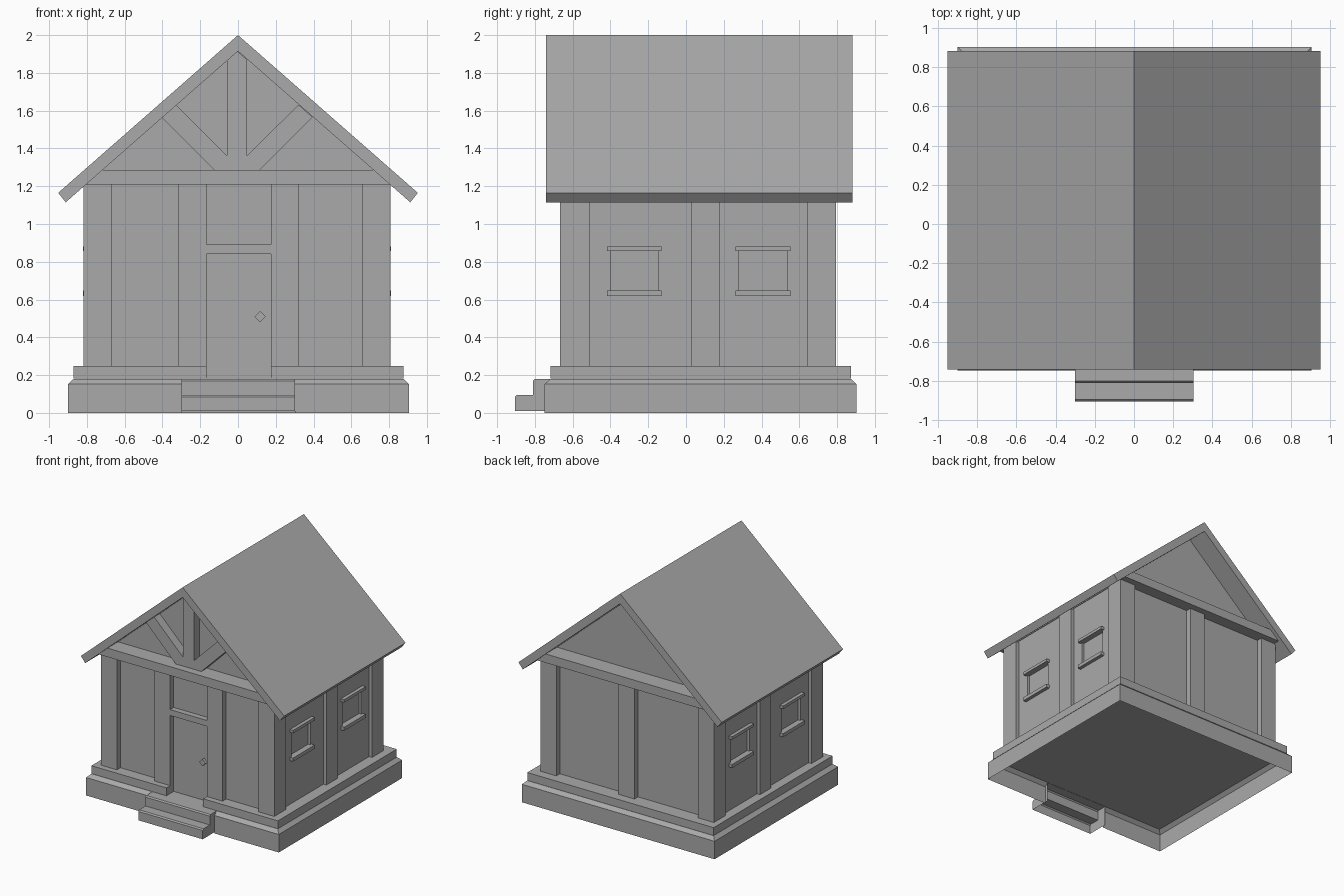
import bpy, bmesh
from math import radians
from mathutils import Matrix

old = bpy.data.objects.get("Cube")
if old:
    bpy.data.objects.remove(old, do_unlink=True)

# One plain grey for the whole building
GREY = (0.4, 0.4, 0.4, 1)
grey = bpy.data.materials.new("plain_grey")
grey.use_nodes = True
grey.diffuse_color = GREY
bsdf = next(n for n in grey.node_tree.nodes if n.type == 'BSDF_PRINCIPLED')
bsdf.inputs["Base Color"].default_value = GREY


def finish(name, bm):
    bmesh.ops.recalc_face_normals(bm, faces=bm.faces)
    mesh = bpy.data.meshes.new(name)
    bm.to_mesh(mesh)
    bm.free()
    mesh.materials.append(grey)
    obj = bpy.data.objects.new(name, mesh)
    bpy.context.collection.objects.link(obj)
    return obj


def box(name, x, y, z):
    """Box from (low, high) pairs on each axis."""
    bm = bmesh.new()
    bmesh.ops.create_cube(bm, size=1)
    for v in bm.verts:
        for i, (lo, hi) in enumerate((x, y, z)):
            v.co[i] = hi if v.co[i] > 0 else lo
    return finish(name, bm)


def extrude(name, pts, offset):
    """Close a profile of 3D points into a face and extrude it by offset."""
    bm = bmesh.new()
    face = bm.faces.new([bm.verts.new(p) for p in pts])
    ext = bmesh.ops.extrude_face_region(bm, geom=[face])
    bmesh.ops.translate(bm, vec=offset, verts=[v for v in ext["geom"]
                                               if isinstance(v, bmesh.types.BMVert)])
    return finish(name, bm)


def prism(name, half, y, shift=0):
    """Extrude along y a profile mirrored from its +x half, given as (x, z)."""
    pts = half + [(-px, pz) for px, pz in reversed(half) if px > 0]
    return extrude(name, [(px + shift, y[0], pz) for px, pz in pts], (0, y[1] - y[0], 0))


def cut(obj, cutter):
    cutter.hide_render = True
    mod = obj.modifiers.new("cut", 'BOOLEAN')
    mod.operation, mod.solver, mod.object = 'DIFFERENCE', 'EXACT', cutter
    bpy.context.view_layer.objects.active = obj
    bpy.ops.object.modifier_apply(modifier=mod.name)
    bpy.data.objects.remove(cutter, do_unlink=True)


def open_up(obj, test):
    """Delete the faces whose corners all pass the test."""
    bm = bmesh.new()
    bm.from_mesh(obj.data)
    bmesh.ops.delete(bm, geom=[f for f in bm.faces if all(test(v.co) for v in f.verts)],
                     context='FACES')
    bm.to_mesh(obj.data)
    bm.free()


def mirrored(pair, side, shift=-0.005):
    return tuple(sorted(side * p + shift for p in pair))


FRONT, BACK = -0.668, 0.795    # outer faces of the posts
WALL_F, WALL_B = -0.62, 0.748  # wall planes
GABLE_F, GABLE_B = -0.58, 0.70  # gables, set further in
WALL_X, POST_X = 0.785, 0.813
FLOOR, COURSE_Z, BEAM_Z, BEAM_TOP = 0.18, 0.248, 1.21, 1.285
POST_Z = (FLOOR + 0.01, BEAM_Z)
DOOR_X = (-0.168, 0.176)
STEP_X, LEDGE_Y = (-0.3, 0.303), -0.718

# Plinth: a shell with a sloping ledge and the floor on top, hollow below
bm = bmesh.new()
rings = []
for inset, z in ((0, 0), (0, 0.152), (0.03, FLOOR)):
    x0, x1, y0, y1 = -0.9 + inset, 0.906 - inset, LEDGE_Y - 0.03 + inset, 0.903 - inset
    rings.append([bm.verts.new((px, py, z)) for px, py in
                  ((x0, y0), (x1, y0), (x1, y1), (x0, y1))])
for low, high in zip(rings, rings[1:]):
    for i in range(4):
        j = (i + 1) % 4
        bm.faces.new((low[i], low[j], high[j], high[i]))
bm.faces.new(rings[0])
bm.faces.new(rings[-1])
plinth = finish("plinth", bm)
# Opening behind the hollow steps
cut(plinth, box("step_opening", STEP_X, (-0.8, LEDGE_Y - 0.001), (-0.1, FLOOR - 0.001)))
open_up(plinth, lambda c: c.z < 0.001)
open_up(plinth, lambda c: STEP_X[0] - 0.001 < c.x < STEP_X[1] + 0.001
        and c.y < LEDGE_Y - 0.0005 and c.z < FLOOR - 0.0005)

# Upper course on the floor, interrupted at the doorway
course = box("foundation_course", (-0.87, 0.876), (LEDGE_Y, 0.873), (FLOOR + 0.001, COURSE_Z))
cut(course, box("notch", DOOR_X, (-0.8, WALL_F), (0.1, 0.4)))

# Entrance steps with softened edges, hollow underneath
profile = [(LEDGE_Y, 0.01)]
for y, z0, z1 in ((-0.905, 0.01, 0.095), (-0.81, 0.095, FLOOR)):
    profile += [(y, z0), (y, z1 - 0.01), (y + 0.01, z1)]
profile.append((LEDGE_Y, FLOOR))
steps = extrude("entrance_steps", [(STEP_X[0], y, z) for y, z in profile],
                (STEP_X[1] - STEP_X[0], 0, 0))
open_up(steps, lambda c: c.z < 0.011)
open_up(steps, lambda c: c.y > LEDGE_Y - 0.001)

# Walls, inset gables and the roof
walls = box("walls", mirrored((-WALL_X, WALL_X), 1), (WALL_F, WALL_B), (FLOOR + 0.01, 1.235))
prism("gables", [(WALL_X, 1.22), (WALL_X, 1.26), (0, 1.95)], (GABLE_F, GABLE_B))
prism("roof", [(0, 1.915), (0.912, 1.115), (0.952, 1.165), (0, 2.0)], (-0.742, 0.882))

# Windows: recessed panes with a sill and a head board
for side, label in ((1, "left"), (-1, "right")):
    for n, y in enumerate((-0.274, 0.408)):
        cut(walls, box("pane_cut", mirrored((WALL_X - 0.02, 0.9), side),
                       (y - 0.127, y + 0.127), (0.64, 0.87)))
        for part, z in (("sill", (0.618, 0.648)), ("head", (0.857, 0.882))):
            box(f"window_{part}_{label}_{n + 1}", mirrored((WALL_X - 0.02, 0.815), side),
                (y - 0.145, y + 0.145), z)

# Timber posts
for side, label in ((1, "left"), (-1, "right")):
    corner = mirrored((0.663, POST_X), side)
    box(f"front_corner_post_{label}", corner, (FRONT, FRONT + 0.157), POST_Z)
    box(f"back_corner_post_{label}", corner, (BACK - 0.155, BACK), POST_Z)
    box(f"side_post_{label}", mirrored((WALL_X - 0.05, POST_X), side), (0.028, 0.178), POST_Z)
    box(f"door_post_{label}", mirrored((DOOR_X[1] - 0.004, 0.32), side, 0.004),
        (FRONT, WALL_F + 0.02), POST_Z)
box("back_post", (-0.075, 0.075), (WALL_B - 0.02, BACK), POST_Z)

# Door lintel and diamond-shaped knob
box("door_lintel", DOOR_X, (FRONT, WALL_F + 0.02), (0.842, 0.892))
knob = box("door_knob", (-0.021, 0.021), (-0.025, 0.025), (-0.021, 0.021))
knob.data.transform(Matrix.Translation((0.117, WALL_F, 0.51))
                    @ Matrix.Rotation(radians(45), 4, 'Y'))

# Deep tie beams under the gables
beam = [(0.805, BEAM_Z), (0.72, BEAM_TOP)]
prism("front_beam", beam, (-0.72, GABLE_F + 0.02))
prism("back_beam", beam, (GABLE_B - 0.02, 0.85))

# Front truss: king post and two braces in one outline, resting on the beam
prism("front_truss", [(0.12, BEAM_TOP - 0.01), (0.12, BEAM_TOP), (0.4, 1.565),
                      (0.325, 1.632), (0.052, 1.36), (0.052, 1.87), (0, 1.917)],
      (-0.655, GABLE_F + 0.02), -0.005)
